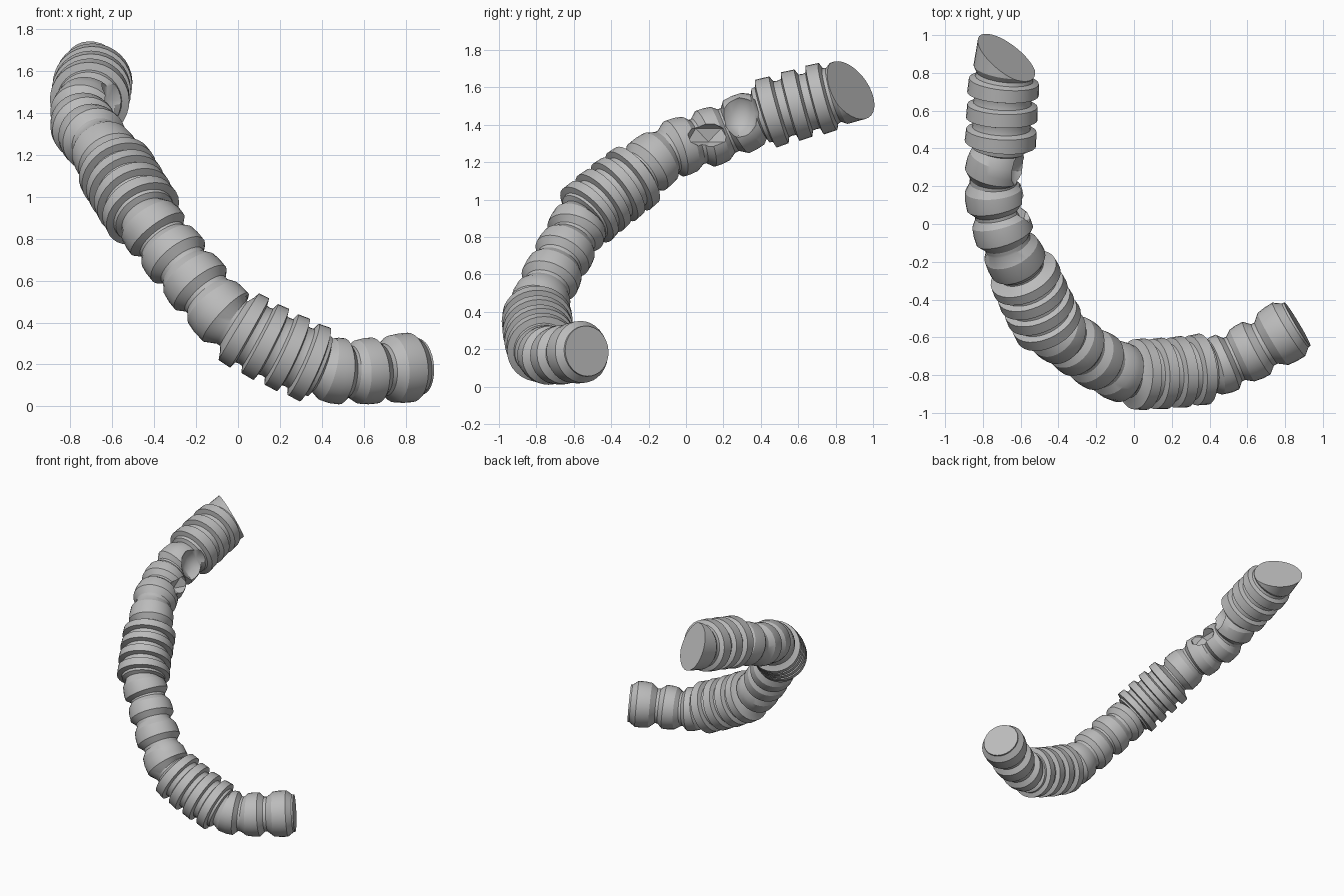
import bpy, bmesh, math
from mathutils import Vector, Matrix

cube = bpy.data.objects.get("Cube")
if cube:
    bpy.data.objects.remove(cube, do_unlink=True)

mat = bpy.data.materials.new("plain grey")
mat.use_nodes = True
grey = (0.5, 0.5, 0.5, 1)
mat.diffuse_color = grey
mat.node_tree.nodes["Principled BSDF"].inputs["Base Color"].default_value = grey

SIDES = 32
GROOVE, BODY, RIB = 0.125, 0.158, 0.19

# Centre line: one point per joint, from the low end to the high end
path = [Vector(p) for p in (
    (0.865, -0.53, 0.19), (0.69, -0.635, 0.175), (0.53, -0.715, 0.165),
    (0.39, -0.765, 0.19), (-0.02, -0.795, 0.395), (-0.15, -0.745, 0.53),
    (-0.26, -0.68, 0.665), (-0.36, -0.605, 0.79), (-0.445, -0.545, 0.905),
    (-0.595, -0.245, 1.145), (-0.67, -0.1, 1.255), (-0.72, 0.06, 1.31),
    (-0.745, 0.225, 1.37), (-0.71, 0.4, 1.45), (-0.685, 0.79, 1.56),
    (-0.62, 1.13, 1.66))]


# Profiles along one stretch: (fraction, radius)
def barrel(start=GROOVE, body=BODY):
    return [(0, start), (0.06, start), (0.26, body), (0.5, body), (0.74, body - 0.006),
            (0.95, GROOVE)]


def ribs(n):
    shape = ((0, 0.152), (0.15, 0.155), (0.22, RIB), (0.75, RIB - 0.004), (0.85, 0.155))
    return [((k + f) / n, r) for k in range(n) for f, r in shape]


stub = [(0, 0.15), (0.08, 0.17), (0.5, 0.172), (1, 0.172)]
plain = barrel()
stretches = [barrel(0.135, 0.166), plain, plain, ribs(4), plain, plain, plain, plain,
             ribs(4), plain, plain, plain, plain, ribs(3), stub]


# Smooth curve through the joints
def tangent(i):
    a, b, c = path[max(i - 1, 0)], path[i], path[min(i + 1, len(path) - 1)]
    return (c - a) / ((b - a).length + (c - b).length)


def on_path(i, f):
    a, b = path[i], path[i + 1]
    d = (b - a).length
    ta, tb = tangent(i) * d, tangent(i + 1) * d
    q, c = f * f, f ** 3
    pos = a * (2*c - 3*q + 1) + ta * (c - 2*q + f) + b * (3*q - 2*c) + tb * (c - q)
    way = (b - a) * (6*f - 6*q) + ta * (3*q - 4*f + 1) + tb * (3*q - 2*f)
    return pos, way.normalized()


# Ribbed tube
bm = bmesh.new()
rings = []
for i, profile in enumerate(stretches):
    for f, r in profile:
        pos, way = on_path(i, f)
        side = way.cross(Vector((0, 0, 1))).normalized()
        up = side.cross(way)
        rings.append([bm.verts.new(pos + r * (side * math.cos(a) + up * math.sin(a)))
                      for a in (2 * math.pi * k / SIDES for k in range(SIDES))])
for lo, hi in zip(rings, rings[1:]):
    for k in range(SIDES):
        j = (k + 1) % SIDES
        bm.faces.new((lo[k], lo[j], hi[j], hi[k]))
bm.faces.new(rings[0])
bm.faces.new(rings[-1])

# Slanted cut at the high end
bmesh.ops.bisect_plane(bm, geom=bm.verts[:] + bm.edges[:] + bm.faces[:],
                       plane_co=(-0.66, 0.87, 1.58), plane_no=(0.75, 1, 0.6),
                       clear_outer=True)
bmesh.ops.holes_fill(bm, edges=[e for e in bm.edges if e.is_boundary], sides=0)
bmesh.ops.recalc_face_normals(bm, faces=bm.faces[:])
mesh = bpy.data.meshes.new("ribbed_tube")
bm.to_mesh(mesh)
bm.free()
mesh.materials.append(mat)
tube = bpy.data.objects.new("ribbed_tube", mesh)
bpy.context.collection.objects.link(tube)


# Faceted gouges in the inner side
def gouge(name, pos, size, detail):
    g = bmesh.new()
    bmesh.ops.create_icosphere(g, subdivisions=detail, radius=1,
                               matrix=Matrix.LocRotScale(Vector(pos), None, Vector(size)))
    m = bpy.data.meshes.new(name)
    g.to_mesh(m)
    g.free()
    m.materials.append(mat)
    cutter = bpy.data.objects.new(name, m)
    bpy.context.collection.objects.link(cutter)
    cutter.hide_render = True
    cutter.hide_set(True)
    mod = tube.modifiers.new(name, 'BOOLEAN')
    mod.operation = 'DIFFERENCE'
    mod.solver = 'EXACT'
    mod.object = cutter
    return cutter


cutters = [gouge("gouge_upper", (-0.555, 0.28, 1.46), (0.12, 0.11, 0.14), 2),
           gouge("gouge_lower", (-0.56, 0.12, 1.345), (0.1, 0.13, 0.08), 1)]

bpy.ops.object.select_all(action='DESELECT')
tube.select_set(True)
bpy.context.view_layer.objects.active = tube
for mod in list(tube.modifiers):
    bpy.ops.object.modifier_apply(modifier=mod.name)
for c in cutters:
    bpy.data.objects.remove(c, do_unlink=True)
bpy.ops.object.shade_smooth_by_angle(angle=math.radians(25))
